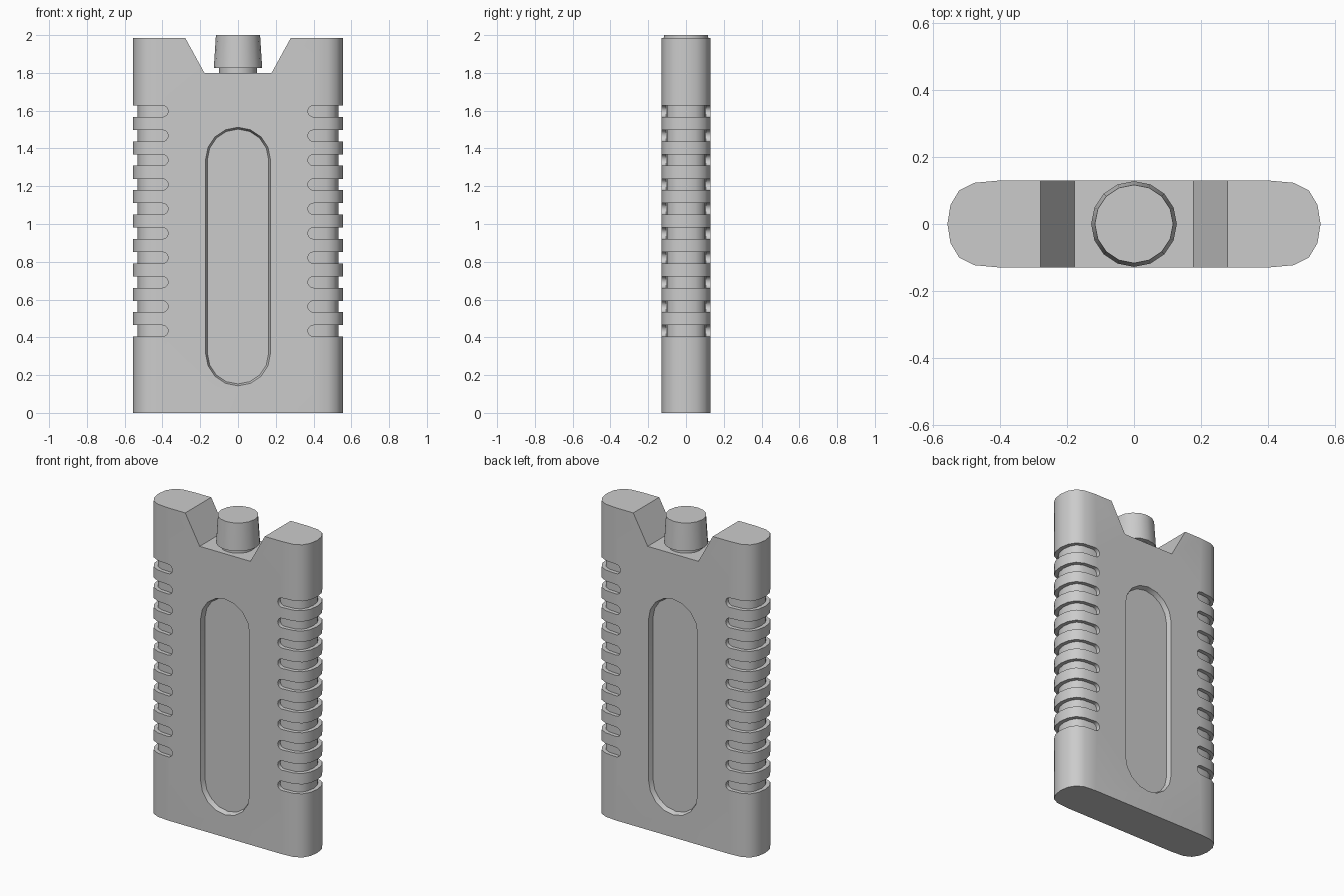
import bpy, bmesh
from math import pi, sin, cos

if "Cube" in bpy.data.objects:
    bpy.data.objects.remove(bpy.data.objects["Cube"])


def loft(name, stacks):
    """Object made of closed solids, each a list of equal-length vertex loops."""
    bm = bmesh.new()
    for loops in stacks:
        rings = [[bm.verts.new(p) for p in loop] for loop in loops]
        n = len(rings[0])
        for a, b in zip(rings, rings[1:]):
            for i in range(n):
                j = (i + 1) % n
                bm.faces.new((a[i], a[j], b[j], b[i]))
        bm.faces.new(rings[0][::-1])
        bm.faces.new(rings[-1])
    bmesh.ops.recalc_face_normals(bm, faces=bm.faces)
    mesh = bpy.data.meshes.new(name)
    bm.to_mesh(mesh)
    bm.free()
    obj = bpy.data.objects.new(name, mesh)
    bpy.context.collection.objects.link(obj)
    return obj


def select(obj):
    bpy.ops.object.select_all(action='DESELECT')
    obj.select_set(True)
    bpy.context.view_layer.objects.active = obj


def cut(obj, cutter):
    select(obj)
    mod = obj.modifiers.new("cut", 'BOOLEAN')
    mod.operation, mod.solver, mod.object = 'DIFFERENCE', 'EXACT', cutter
    bpy.ops.object.modifier_apply(modifier=mod.name)
    bpy.data.objects.remove(cutter)


def slab(name, quarter, z0, z1):
    """Upright prism from a quarter outline that runs from the x end to the front."""
    right = [(x, -y) for x, y in quarter[:0:-1]] + quarter
    outline = right + [(-x, y) for x, y in right[::-1]]
    return loft(name, [[[(x, y, z) for x, y in outline] for z in (z0, z1)]])


def stadium(r, y, z0, z1, seg=8):
    arc = [(r * cos(pi * i / seg), r * sin(pi * i / seg)) for i in range(seg + 1)]
    return [(x, y, z1 + z) for x, z in arc] + [(-x, y, z0 - z) for x, z in arc]


# Body slab with rounded sides
body = slab("bottle_body", [(0.557, 0), (0.548, 0.057), (0.522, 0.1),
                            (0.477, 0.123), (0.4, 0.13)], 0, 1.985)

# V-shaped notch at the top
notch = [(-0.334, 2.085), (-0.178, 1.8), (0.178, 1.8), (0.334, 2.085)]
cut(body, loft("notch_cutter", [[[(x, y, z) for x, z in notch] for y in (-0.3, 0.3)]]))

# Long oval recess, front and back
cut(body, loft("recess_cutter", [
    [stadium(r, s * y, 0.315, 1.34) for r, y in ((0.182, 0.16), (0.162, 0.1))]
    for s in (-1, 1)]))

# Grip grooves wrapping both sides, with an inset core left standing
slots = []
for k in range(10):
    z = 0.434 + 0.1292 * k
    arc = [(0.4 - 0.03 * sin(pi * i / 8), z + 0.03 * cos(pi * i / 8)) for i in range(9)]
    shape = [(0.7, z + 0.03)] + arc + [(0.7, z - 0.03)]
    for s in (-1, 1):
        slots.append([[(s * x, y, h) for x, h in shape] for y in (-0.2, 0.2)])
grooves = loft("groove_cutter", slots)
cut(grooves, slab("groove_core", [(0.532, 0), (0.524, 0.049), (0.504, 0.083),
                                  (0.468, 0.1), (0.4, 0.105)], 0.2, 1.8))
cut(body, grooves)

# Neck and tapered screw cap
cap = loft("cap", [[[(r * cos(pi * i / 8), r * sin(pi * i / 8), z) for i in range(16)]
                    for r, z in ((0.1, 1.79), (0.1, 1.826), (0.128, 1.826), (0.117, 2.0))]])

for obj in (body, cap):
    select(obj)
    bpy.ops.object.shade_smooth_by_angle(angle=0.62)
